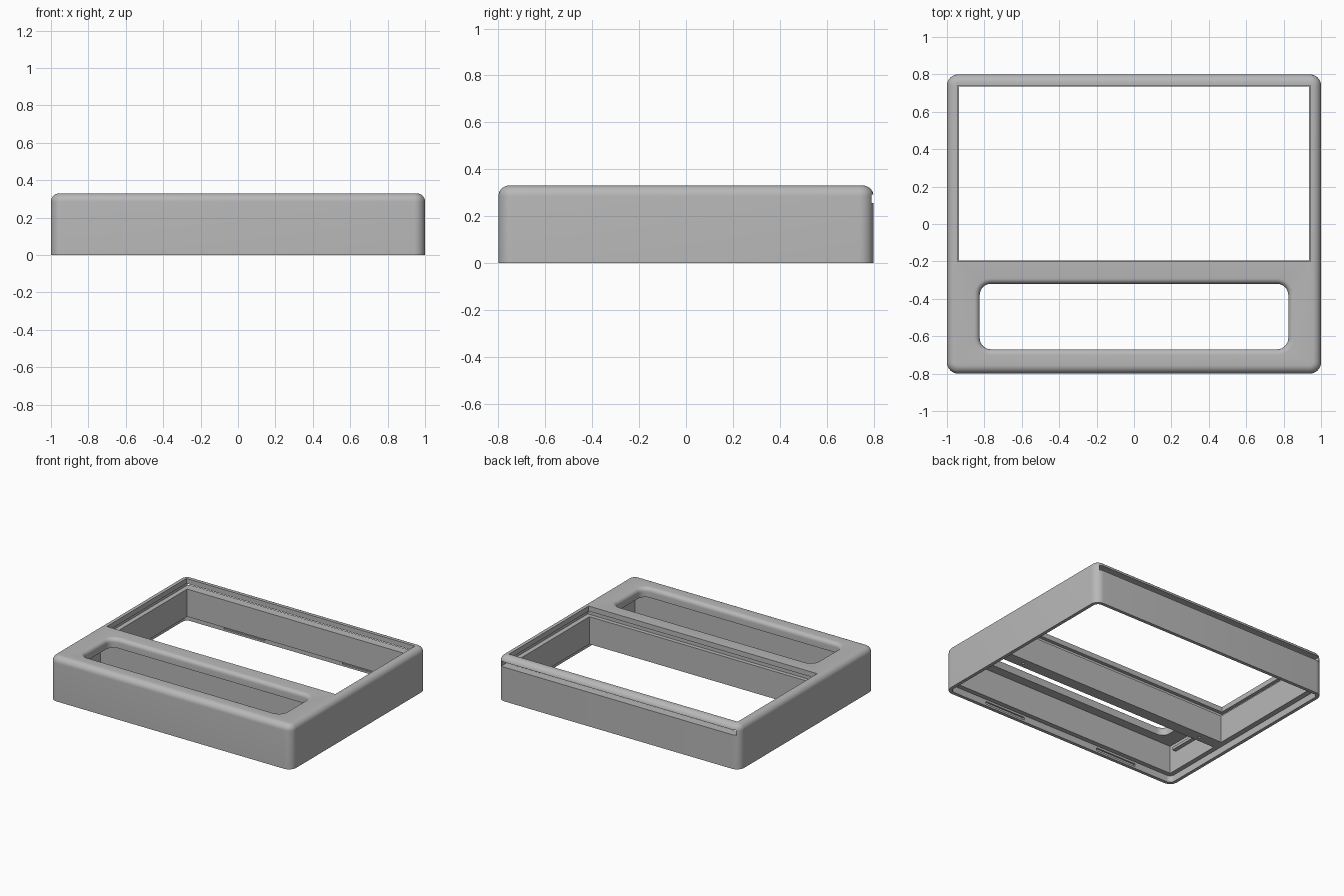
import bpy, bmesh
from math import sin, cos, pi

cube = bpy.data.objects.get("Cube")
if cube:
    bpy.data.objects.remove(cube, do_unlink=True)

grey = bpy.data.materials.new("light_grey")
grey.use_nodes = True
grey.diffuse_color = (0.48, 0.48, 0.48, 1)
grey.node_tree.nodes["Principled BSDF"].inputs["Base Color"].default_value = grey.diffuse_color


def outline(x0, x1, y0, y1, r, z, seg=8):
    """Points of a rounded rectangle at height z."""
    if r == 0:
        return [(x1, y1, z), (x0, y1, z), (x0, y0, z), (x1, y0, z)]
    pts = []
    corners = [(x1 - r, y1 - r), (x0 + r, y1 - r), (x0 + r, y0 + r), (x1 - r, y0 + r)]
    for k, (cx, cy) in enumerate(corners):
        for i in range(seg + 1):
            a = (k + i / seg) * pi / 2
            pts.append((cx + r * cos(a), cy + r * sin(a), z))
    return pts


def loft(name, rings):
    """Closed solid through a stack of outlines."""
    bm = bmesh.new()
    loops = [[bm.verts.new(p) for p in ring] for ring in rings]
    n = len(loops[0])
    for lo, hi in zip(loops, loops[1:]):
        for i in range(n):
            j = (i + 1) % n
            bm.faces.new((lo[i], lo[j], hi[j], hi[i]))
    bm.faces.new(loops[0][::-1])
    bm.faces.new(loops[-1])
    mesh = bpy.data.meshes.new(name)
    bm.to_mesh(mesh)
    bm.free()
    mesh.materials.append(grey)
    ob = bpy.data.objects.new(name, mesh)
    bpy.context.collection.objects.link(ob)
    return ob


def block(name, x0, x1, y0, y1, z0, z1, r=0):
    return loft(name, [outline(x0, x1, y0, y1, r, z) for z in (z0, z1)])


def cut(target, cutter):
    """Subtract the cutter, then discard it."""
    mod = target.modifiers.new("cut", 'BOOLEAN')
    mod.operation, mod.solver, mod.object = 'DIFFERENCE', 'EXACT', cutter
    bpy.context.view_layer.update()
    deps = bpy.context.evaluated_depsgraph_get()
    mesh = bpy.data.meshes.new_from_object(target.evaluated_get(deps))
    target.modifiers.clear()
    target.data = mesh
    bpy.data.objects.remove(cutter, do_unlink=True)


# Outer shell with a rounded top edge
H, F = 0.33, 0.045
rings = [outline(-1, 1, -0.8, 0.8, 0.06, 0)]
for i in range(9):
    a = i / 8 * pi / 2
    d = F * (1 - cos(a))
    rings.append(outline(-1 + d, 1 - d, -0.8 + d, 0.8 - d, 0.06 - d, H - F + F * sin(a)))
housing = loft("housing", rings)

# Recess for a base plate, rear bay, front bay
cut(housing, block("plate_recess", -0.975, 0.975, -0.775, 0.775, -0.1, 0.05, 0.035))
cut(housing, block("rear_bay", -0.935, 0.935, -0.195, 0.735, -0.1, 0.27))
cut(housing, block("front_bay", -0.94, 0.94, -0.74, -0.28, -0.1, 0.26))

# Rear window and the panel slot that opens through the back
cut(housing, block("rear_window", -0.945, 0.945, -0.2, 0.74, 0.26, 0.5))
cut(housing, block("panel_slot", -0.97, 0.97, -0.225, 0.9, 0.255, 0.292))

# Front window with a rolled-over top edge
R = 0.03
rings = [outline(-0.825, 0.825, -0.67, -0.32, 0.06, 0.2)]
for i in range(7):
    a = i / 6 * pi / 2
    d = R * (1 - cos(a))
    rings.append(outline(-0.825 - d, 0.825 + d, -0.67 - d, -0.32 + d, 0.06 + d, H - R + R * sin(a)))
rings.append(outline(-0.855, 0.855, -0.70, -0.29, 0.09, 0.5))
cut(housing, loft("front_window", rings))

# Snap grooves in the recess walls, screw holes in the partition
for s in (-1, 1):
    x0, x1 = sorted((s * 0.32, s * 0.66))
    for y in (-0.775, 0.775):
        cut(housing, block("snap_groove", x0, x1, y - 0.012, y + 0.012, 0.015, 0.035))
    cut(housing, block("screw_hole", s * 0.78 - 0.01, s * 0.78 + 0.01, -0.25, -0.23, 0, 0.15, 0.0099))

# Small ledges on the side walls of the front bay
for s, side in ((-1, "right"), (1, "left")):
    x0, x1 = sorted((s * 0.91, s * 0.95))
    block(side + "_ledge", x0, x1, -0.68, -0.45, 0.195, 0.215)

bpy.ops.object.select_all(action='DESELECT')
housing.select_set(True)
bpy.context.view_layer.objects.active = housing
bpy.ops.object.shade_smooth_by_angle(angle=0.6)
